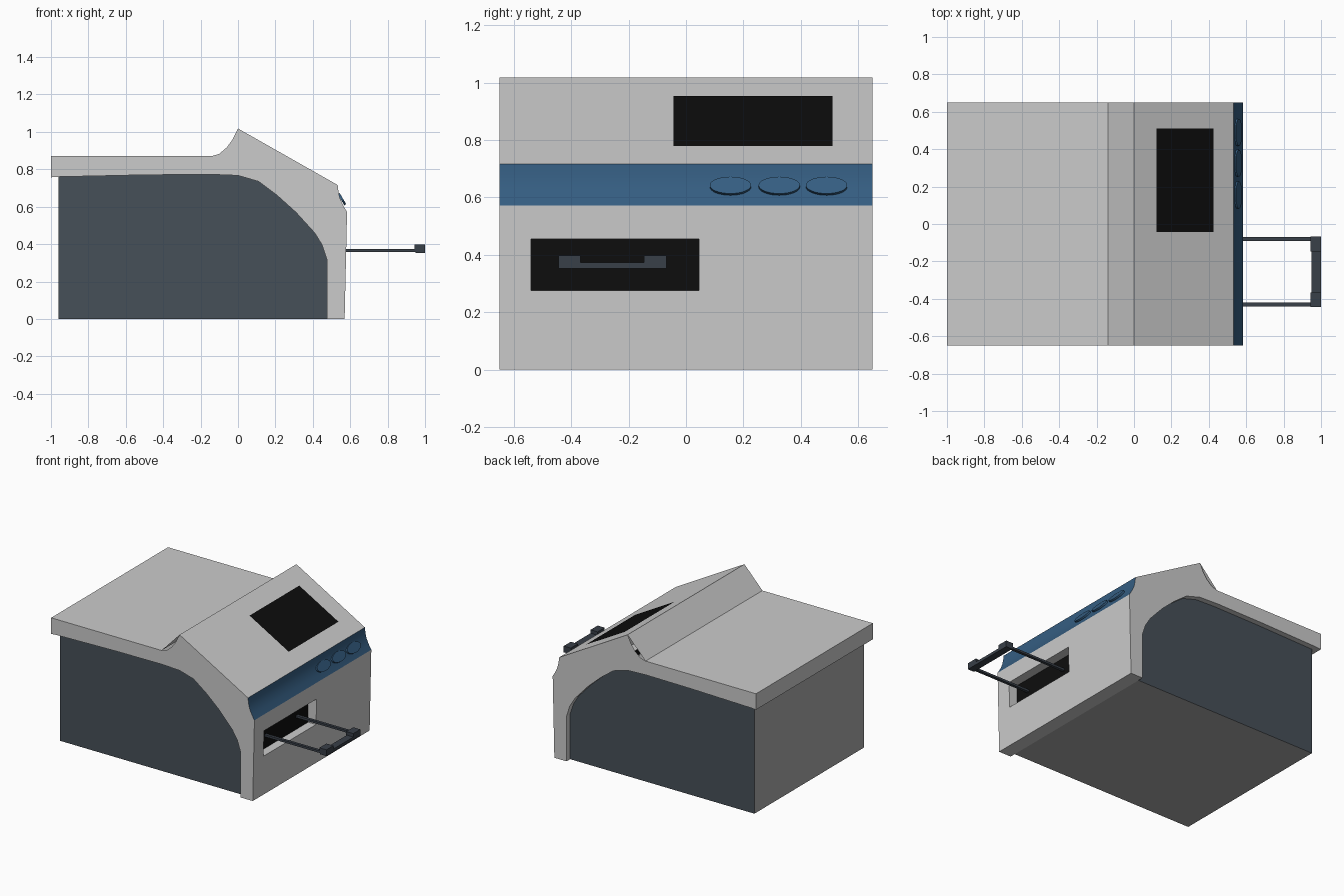
import bpy, bmesh
from mathutils import Matrix, Vector

if "Cube" in bpy.data.objects:
    bpy.data.objects.remove(bpy.data.objects["Cube"])

W = 0.65   # half width of the shell
B = 0.61   # half width of the inset body


def material(name, color):
    m = bpy.data.materials.new(name)
    m.diffuse_color = (*color, 1)
    m.use_nodes = True
    m.node_tree.nodes["Principled BSDF"].inputs["Base Color"].default_value = m.diffuse_color
    return m


SLATE = material("slate", (0.062, 0.08, 0.098))
BLUE = material("blue", (0.035, 0.11, 0.22))
BLACK = material("black", (0.004, 0.004, 0.004))
DARK = material("dark_metal", (0.04, 0.05, 0.065))


def finish(bm, name, mats=()):
    bmesh.ops.remove_doubles(bm, verts=bm.verts, dist=1e-5)
    bmesh.ops.recalc_face_normals(bm, faces=bm.faces)
    me = bpy.data.meshes.new(name)
    bm.to_mesh(me)
    bm.free()
    for m in mats:
        me.materials.append(m)
    ob = bpy.data.objects.new(name, me)
    bpy.context.collection.objects.link(ob)
    return ob


def face(bm, pts, mat=0):
    f = bm.faces.new([bm.verts.new(p) for p in pts])
    f.material_index = mat
    return f


def strip(bm, a, b, y):
    return face(bm, [(a[0], -y, a[1]), (b[0], -y, b[1]), (b[0], y, b[1]), (a[0], y, a[1])])


def box(name, x, y, z, mat):
    bm = bmesh.new()
    bmesh.ops.create_cube(bm, size=1)
    for v in bm.verts:
        v.co = [(r[0] + r[1]) / 2 + c * (r[1] - r[0]) for r, c in zip((x, y, z), v.co)]
    return finish(bm, name, [mat])


# Shared profiles in (x, z)
arch = [(0.475, 0), (0.475, 0.32), (0.45, 0.395), (0.41, 0.46), (0.31, 0.57), (0.21, 0.66),
        (0.11, 0.735), (0.0, 0.767), (-0.15, 0.773), (-0.5, 0.77), (-0.96, 0.76)]
fillet = [(-0.14, 0.87), (-0.10, 0.883), (-0.06, 0.917), (-0.03, 0.958), (0, 1.018)]
panel = [(0.533, 0.716), (0.537, 0.68), (0.545, 0.645), (0.562, 0.607), (0.583, 0.572)]

# Shell: curved end caps, straight strips between them
bm = bmesh.new()
back = [(-1, 0.757), (-1, 0.87)]
outline = arch + back + fillet + panel + [(0.57, 0)]
for y in (-W, W):
    face(bm, [(x, y, z) for x, z in outline])
for line in (arch + back + fillet[:1], [fillet[0], fillet[-1]],
             [fillet[-1], panel[0]], [(0.57, 0), arch[0]]):
    for a, b in zip(line, line[1:]):
        strip(bm, a, b, W)


# Front wall with a recessed slot
def fx(z):
    return 0.57 + 0.013 * z / 0.572


ys, zs = [-W, -0.54, 0.045, W], [0, 0.275, 0.455, 0.572]
for i in range(3):
    for j in range(3):
        if (i, j) != (1, 1):
            face(bm, [(fx(z), y, z) for y, z in
                      ((ys[i], zs[j]), (ys[i + 1], zs[j]), (ys[i + 1], zs[j + 1]), (ys[i], zs[j + 1]))])
rim = [(ys[1], zs[1]), (ys[2], zs[1]), (ys[2], zs[2]), (ys[1], zs[2])]
for (y0, z0), (y1, z1) in zip(rim, rim[1:] + rim[:1]):
    face(bm, [(fx(z0), y0, z0), (fx(z1), y1, z1), (0.515, y1, z1), (0.515, y0, z0)])
finish(bm, "shell")

# Black back of the slot
bm = bmesh.new()
face(bm, [(0.515, y, z) for y, z in rim])
finish(bm, "slot_back", [BLACK])

# Body with slate side panels
bm = bmesh.new()
body = arch + [(-0.96, 0)]
for y in (-B, B):
    face(bm, [(x, y, z) for x, z in body], 1)
for a, b in zip(body, body[1:] + body[:1]):
    strip(bm, a, b, B)
grey = material("grey", (0.4, 0.4, 0.4))
finish(bm, "body", [grey, SLATE])

# Concave control panel
bm = bmesh.new()
for a, b in zip(panel, panel[1:]):
    strip(bm, a, b, W).smooth = True
finish(bm, "control_panel", [BLUE])

# Oval buttons on the control panel
u = Vector((0.035, 0, -0.06)).normalized()
v = Vector((0, 1, 0))
n = u.cross(v)
if n.x < 0:
    n = -n
for k, y in enumerate((0.155, 0.325, 0.49)):
    bm = bmesh.new()
    bmesh.ops.create_cone(bm, cap_ends=True, segments=32, radius1=1, radius2=1, depth=1)
    for p in bm.verts:
        p.co = Vector((0.556, y, 0.64)) + u * p.co.x * 0.034 + v * p.co.y * 0.072 + n * p.co.z * 0.012
    finish(bm, f"button_{k + 1}", [BLUE])

# Screen lying on the sloped top
bm = bmesh.new()


def slope(x):
    return 1.018 - x * (1.018 - 0.716) / 0.533 + 0.003


face(bm, [(x, y, slope(x)) for x, y in ((0.12, -0.043), (0.425, -0.043), (0.425, 0.51), (0.12, 0.51))])
finish(bm, "screen", [BLACK])

# Pull-out tray frame
for side, y in (("left", -0.44), ("right", -0.09)):
    box(f"tray_rail_{side}", (0.515, 0.96), (y, y + 0.02), (0.358, 0.373), DARK)
box("tray_front_bar", (0.95, 1.0), (-0.445, -0.068), (0.353, 0.373), DARK)
for side, y in (("left", -0.445), ("right", -0.146)):
    box(f"tray_stop_{side}", (0.945, 1.0), (y, y + 0.078), (0.37, 0.397), DARK)
